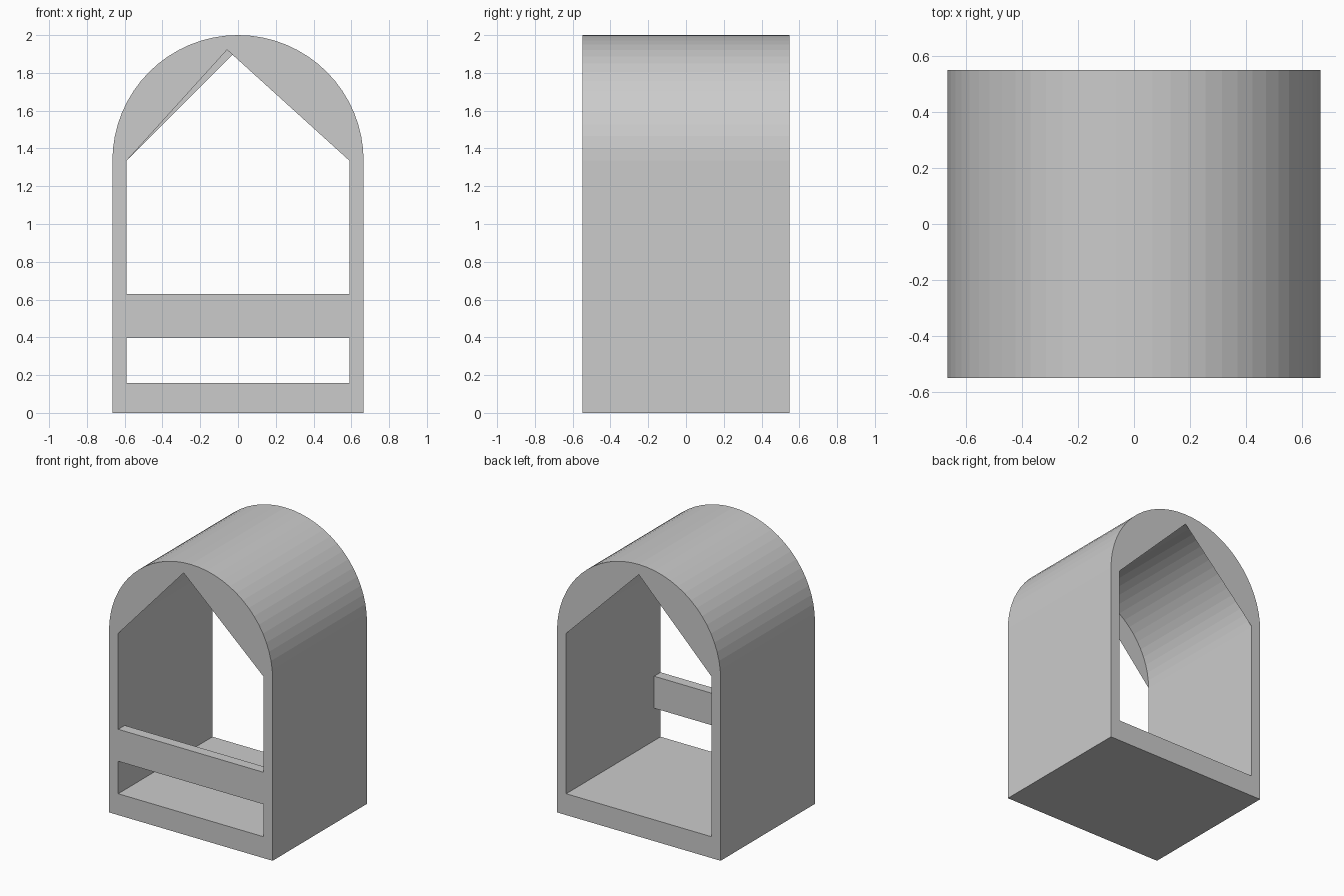
import bpy, bmesh, math

if "Cube" in bpy.data.objects:
    bpy.data.objects.remove(bpy.data.objects["Cube"])

R, WALL, SPRING, FLOOR, HALF = 0.665, 0.075, 1.335, 0.157, 0.548
INNER = R - WALL
SEGS = 32


def arc(radius):
    # semicircle from the right spring point to the left one
    return [(radius * math.cos(math.pi * i / SEGS),
             SPRING + radius * math.sin(math.pi * i / SEGS)) for i in range(SEGS + 1)]


def make_object(name, bm):
    mesh = bpy.data.meshes.new(name)
    bm.to_mesh(mesh)
    bm.free()
    obj = bpy.data.objects.new(name, mesh)
    bpy.context.collection.objects.link(obj)
    return obj


def ring(bm, points, y):
    return [bm.verts.new((x, y, z)) for x, z in points]


# Arched shell: outer and inner outlines joined into a hollow tunnel
bm = bmesh.new()
outer = [(R, 0)] + arc(R) + [(-R, 0)]
inner = [(INNER, FLOOR)] + arc(INNER) + [(-INNER, FLOOR)]
loops = [ring(bm, outer, -HALF), ring(bm, outer, HALF),
         ring(bm, inner, HALF), ring(bm, inner, -HALF)]
count = len(outer)
for k in range(4):
    a, b = loops[k], loops[(k + 1) % 4]
    for i in range(count):
        j = (i + 1) % count
        bm.faces.new((a[i], a[j], b[j], b[i]))
bmesh.ops.recalc_face_normals(bm, faces=bm.faces)
make_object("arched_shell", bm)


# Thin gable panels: flat segments between the inner arch and two chords
def gable(name, y, apex):
    bm = bmesh.new()
    pts = arc(INNER)
    for part in (pts[:apex + 1], pts[apex:]):
        face = bm.faces.new(ring(bm, part, y))
        face.normal_update()
        if face.normal.y * y < 0:
            face.normal_flip()
    make_object(name, bm)


gable("front_gable", -HALF, SEGS // 2 + 1)
gable("back_gable", HALF, SEGS // 2)

# Crossbar flush with the front
bpy.ops.mesh.primitive_cube_add(size=1, location=(0, -HALF + WALL / 2, 0.513))
bar = bpy.context.object
bar.name = "front_crossbar"
bar.scale = (2 * INNER, WALL, 0.235)
